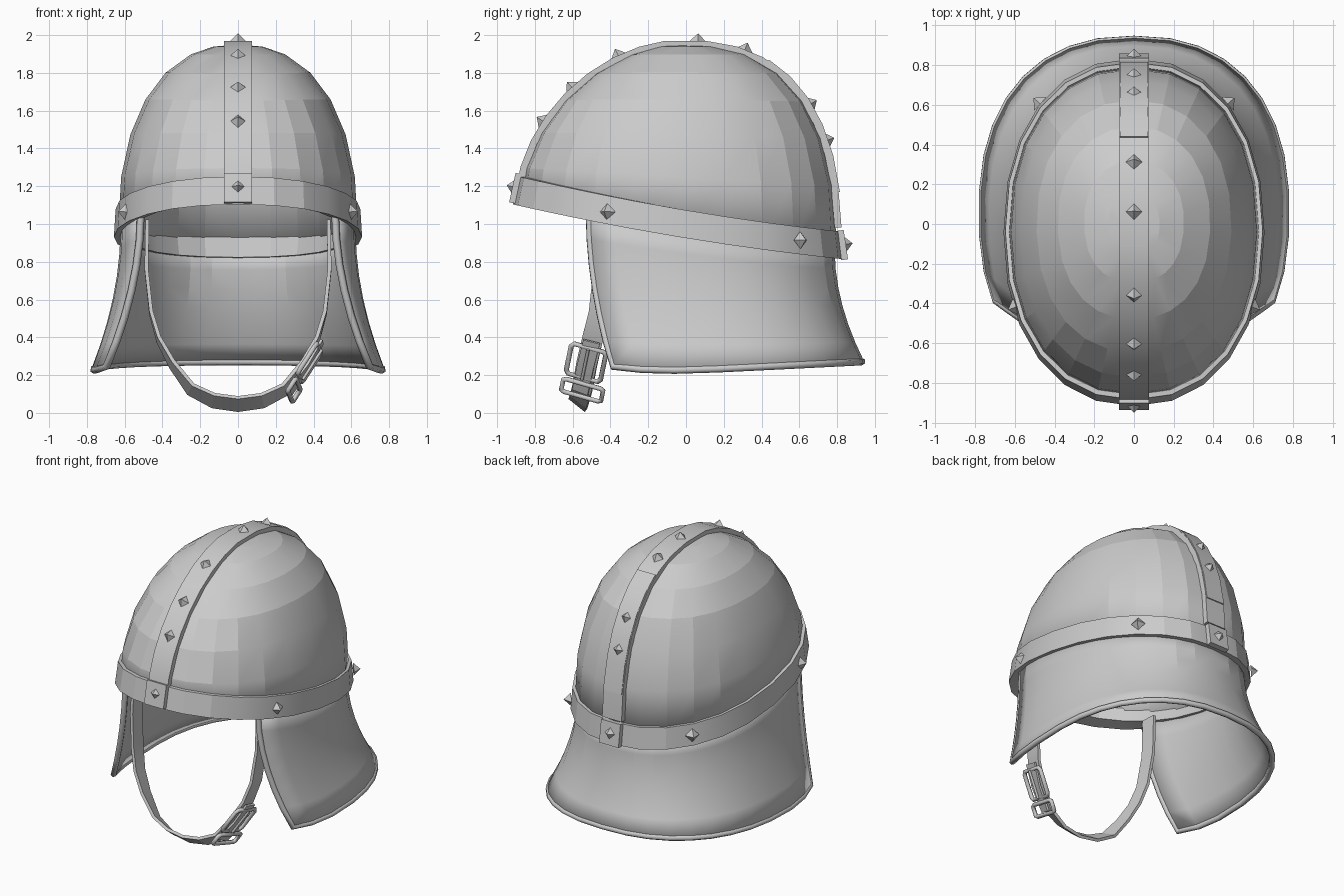
import bpy, bmesh
from math import sin, cos, radians, copysign
from mathutils import Vector, Matrix

if "Cube" in bpy.data.objects:
    bpy.data.objects.remove(bpy.data.objects["Cube"], do_unlink=True)

steel = bpy.data.materials.new("plain_grey")
steel.use_nodes = True
GREY = (0.6, 0.6, 0.6, 1)
steel.diffuse_color = GREY
steel.node_tree.nodes["Principled BSDF"].inputs["Base Color"].default_value = GREY


def finish(name, bm, smooth=None, thickness=0, offset=-1):
    """Turn a bmesh into a shaded object, optionally as a shell."""
    bmesh.ops.remove_doubles(bm, verts=bm.verts, dist=0.0005)
    bmesh.ops.recalc_face_normals(bm, faces=bm.faces)
    mesh = bpy.data.meshes.new(name)
    bm.to_mesh(mesh)
    bm.free()
    mesh.materials.append(steel)
    obj = bpy.data.objects.new(name, mesh)
    bpy.context.collection.objects.link(obj)
    if smooth:
        bpy.ops.object.select_all(action="DESELECT")
        obj.select_set(True)
        bpy.context.view_layer.objects.active = obj
        bpy.ops.object.shade_smooth_by_angle(angle=radians(smooth))
    if thickness:
        shell = obj.modifiers.new("shell", "SOLIDIFY")
        shell.thickness, shell.offset = thickness, offset


def loft(name, rows, close_rows=False, close_ring=True, caps=False, **kw):
    """Bridge successive rows of points with quads."""
    bm = bmesh.new()
    grid = [[bm.verts.new(p) for p in row] for row in rows]
    n, m = len(grid), len(grid[0])
    for i in range(n if close_rows else n - 1):
        for j in range(m if close_ring else m - 1):
            a, b = grid[i], grid[(i + 1) % n]
            k = (j + 1) % m
            bm.faces.new((a[j], a[k], b[k], b[j]))
    if caps:
        bm.faces.new(grid[0])
        bm.faces.new(grid[-1])
    finish(name, bm, **kw)


def tube(name, points, radius, cyclic=False):
    """Round bar along a path, as a mesh."""
    curve = bpy.data.curves.new(name, "CURVE")
    curve.dimensions = "3D"
    curve.bevel_depth, curve.bevel_resolution = radius, 1
    curve.use_fill_caps = True
    spline = curve.splines.new("POLY")
    spline.points.add(len(points) - 1)
    for sp, p in zip(spline.points, points):
        sp.co = (*p, 1)
    spline.use_cyclic_u = cyclic
    curve.materials.append(steel)
    obj = bpy.data.objects.new(name, curve)
    bpy.context.collection.objects.link(obj)
    bpy.ops.object.select_all(action="DESELECT")
    obj.select_set(True)
    bpy.context.view_layer.objects.active = obj
    bpy.ops.object.convert(target="MESH")


def power(v, e):
    return copysign(abs(v) ** e, v)


def oval(deg, rx, ry, cy, n=2.2):
    a = radians(deg)
    return rx * power(cos(a), 2 / n), cy + ry * power(sin(a), 2 / n)


def rim_height(y):
    return 0.925 - 0.163 * y + 0.035 * y * y


def dome_point(deg, phi):
    x, y = oval(deg, 0.635, 0.84, -0.04)
    z = rim_height(y) + 0.03
    s = sin(radians(deg))
    e = 2 / (2.3 + 0.36 * s - 0.14 * s * s)
    r, h = max(cos(radians(phi)), 0) ** e, sin(radians(phi)) ** e
    return Vector((x * r, -0.04 + (y + 0.04) * r, z + (1.95 - z) * h))


# Dome
SEGMENTS = 24
angles = [i * 360 / SEGMENTS for i in range(SEGMENTS)]
loft("dome", [[dome_point(a, p) for a in angles] for p in (0, 14, 28, 42, 56, 70, 81, 90)],
     smooth=13, thickness=0.035)

# Brow band, with a ledge inside
band = []
for a in angles:
    x0, y0 = oval(a, 0.657, 0.875, -0.042)
    x1, y1 = oval(a, 0.648, 0.85, -0.035)
    low = rim_height(y0)
    inner = 0.89
    band.append([(x0, y0, low), (x1, y1, low + 0.147),
                 (x1 * 0.94, y1 * 0.94, low + 0.147), (x0 * inner, y0 * inner, low + 0.01)])
loft("brow_band", band, close_rows=True, smooth=16)


# Crest strip and end plates
def strip(name, path, thick, half=0.075):
    rows = []
    for i, (y, z) in enumerate(path):
        a, b = path[max(i - 1, 0)], path[min(i + 1, len(path) - 1)]
        t = Vector((b[0] - a[0], b[1] - a[1])).normalized()
        top = (y - t.y * thick, z + t.x * thick)
        bot = (y + t.y * 0.012, z - t.x * 0.012)
        rows.append([(-half, *bot), (half, *bot), (half, *top), (-half, *top)])
    loft(name, rows, caps=True, smooth=16)


front = [dome_point(-90, p).yz for p in range(4, 85, 10)]
back = [dome_point(90, p).yz for p in range(84, 0, -10)]
strip("crest_strip", [tuple(p) for p in front + back], 0.025)
strip("rear_crest_plate", [tuple(dome_point(90, p).yz) for p in range(62, 11, -10)], 0.03, 0.07)
strip("front_plate", [(-0.912, 1.11), (-0.878, 1.265)], 0.025)
strip("rear_plate", [(0.81, 0.965), (0.833, 0.81)], 0.025)


# Pyramid studs
def stud(name, p, n):
    bm = bmesh.new()
    bmesh.ops.create_cone(bm, cap_ends=True, segments=4, radius1=0.046, radius2=0, depth=0.045)
    turn = Vector(n).to_track_quat("Z", "Y").to_matrix().to_4x4()
    bmesh.ops.transform(bm, matrix=Matrix.Translation(p) @ turn, verts=bm.verts)
    finish(name, bm)


for side, phis in ((-90, (32, 47, 66)), (90, (86, 71, 40, 27))):
    for phi in phis:
        t = dome_point(side, phi + 3) - dome_point(side, phi - 3)
        n = Vector((0, -t.z, t.y)) if side < 0 else Vector((0, t.z, -t.y))
        n.normalize()
        stud("crest_stud", dome_point(side, phi) + n * 0.039, n)
stud("front_stud", Vector((0, -0.927, 1.2)), (0, -1, 0.2))
stud("rear_stud", Vector((0, 0.86, 0.895)), (0, 1, 0.15))
for s in (-1, 1):
    stud("side_stud", Vector((s * 0.614, -0.425, 1.065)), (s, -0.38, 0.05))
    stud("side_stud", Vector((s * 0.489, 0.62, 0.915)), (s, 0.9, 0.05))


# Flared neck guard, open at the face
def guard_point(u, v):
    x0, y0 = oval(90 - 124 * u, 0.61, 0.81, -0.035)
    x1, y1 = oval(90 - 116.5 * u, 0.765, 0.875, 0.055, 2.35)
    f = v ** 1.9
    top = rim_height(y0) + 0.035
    bottom = 0.225 + 0.05 * max(y1, 0) + 0.02 * abs(u) ** 12
    return Vector((x0 + (x1 - x0) * f, y0 + (y1 - y0) * f, top + (bottom - top) * v))


us = [i / 11 - 1 for i in range(23)]
vs = [i / 6 for i in range(7)]
loft("neck_guard", [[guard_point(u, v) for u in us] for v in vs], close_ring=False,
     smooth=13, thickness=0.025, offset=0)
edge = [guard_point(-1, v) for v in vs] + [guard_point(u, 1) for u in us[1:-1]]
edge += [guard_point(1, v) for v in reversed(vs)]
tube("guard_rim", edge, 0.02)


# Chin strap
def ribbon(name, path, half, thick, shift=0):
    rows = []
    for i, p in enumerate(path):
        t = (path[min(i + 1, len(path) - 1)] - path[max(i - 1, 0)]).normalized()
        drop = min(max((0.6 - p.z) / 0.5, 0), 1)
        w = Vector((0, -1, 0.1)).lerp(Vector((0, -0.78, 0.62)), drop)
        w = (w - t * w.dot(t)).normalized()
        n = t.cross(w).normalized()
        if n.dot(p - Vector((0, p.y, 0.7))) < 0:
            n.negate()
        q = p + n * shift
        rows.append([q + w * a * half + n * b * thick / 2
                     for a, b in ((-1, -1), (1, -1), (1, 1), (-1, 1))])
    loft(name, rows, caps=True, smooth=16)


half_path = [Vector(p) for p in (
    (0.48, -0.42, 1.02), (0.485, -0.435, 0.76), (0.46, -0.46, 0.53), (0.42, -0.495, 0.39),
    (0.35, -0.525, 0.26), (0.25, -0.55, 0.125), (0.13, -0.567, 0.065))]
mirrored = [Vector((-p.x, p.y, p.z)) for p in reversed(half_path)]
ribbon("chin_strap", half_path + [Vector((0, -0.573, 0.047))] + mirrored, 0.055, 0.02)
ribbon("strap_tail", half_path[3:6], 0.045, 0.014, 0.028)

# Buckle frame, keeper loop and prong
along = (half_path[3] - half_path[5]).normalized()
across = Vector((0, -0.9, 0.43))
across = (across - along * across.dot(along)).normalized()
out = along.cross(across)
out = out if out.x > 0 else -out


def loop(name, centre, length, width):
    c = Vector(centre) + out * 0.02
    tube(name, [c + along * a * length + across * b * width
                for a, b in ((-1, -0.85), (-0.8, -1), (0.8, -1), (1, -0.85),
                             (1, 0.85), (0.8, 1), (-0.8, 1), (-1, 0.85))], 0.014, True)


loop("buckle_frame", (0.36, -0.525, 0.275), 0.095, 0.095)
loop("keeper_loop", (0.28, -0.545, 0.13), 0.04, 0.11)
middle = Vector((0.36, -0.525, 0.275)) + out * 0.04
tube("buckle_prong", [middle - along * 0.095, middle + along * 0.095], 0.009)
